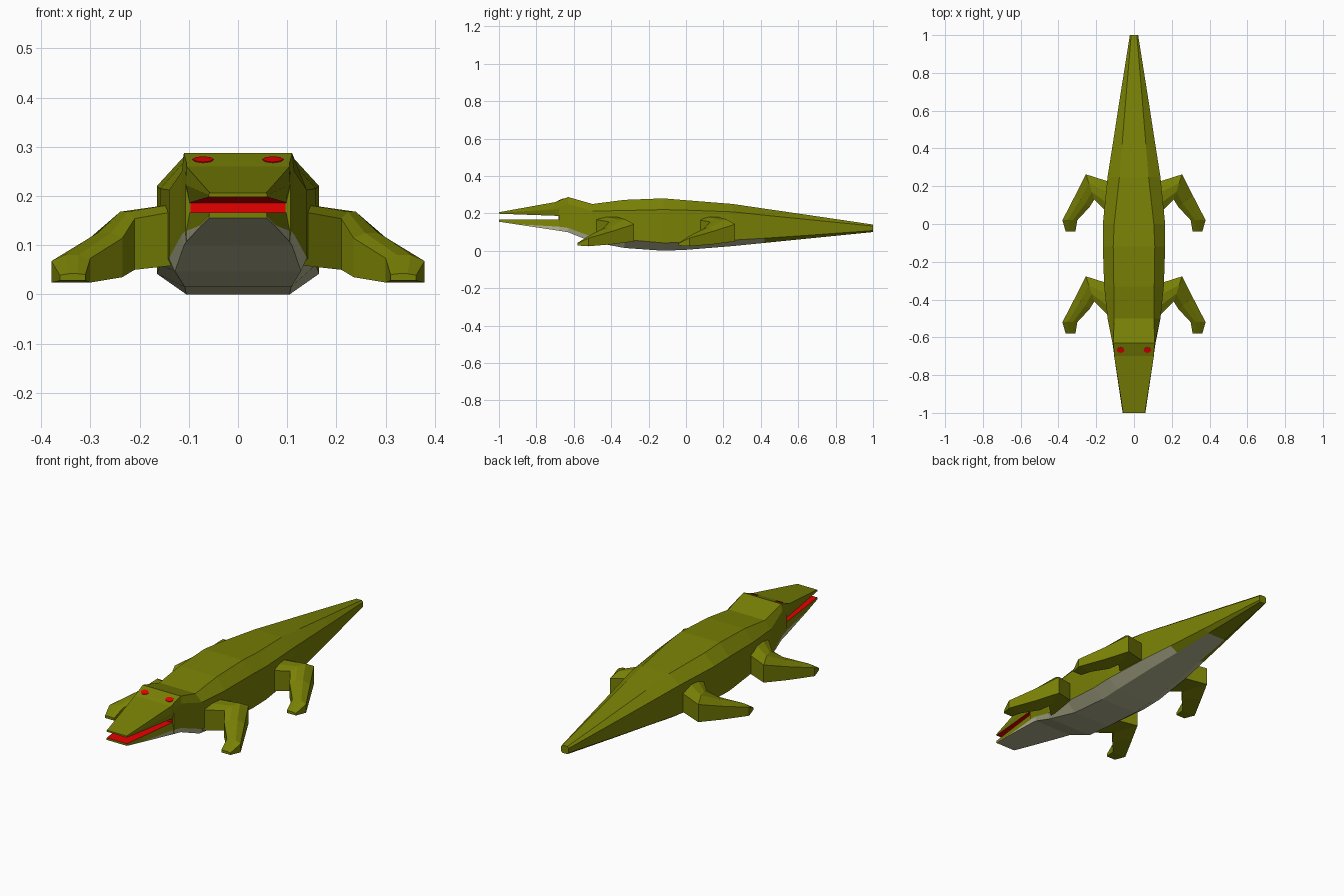
import bpy, bmesh, math
from mathutils import Matrix, Vector

if "Cube" in bpy.data.objects:
    bpy.data.objects.remove(bpy.data.objects["Cube"])


def material(name, rgb):
    m = bpy.data.materials.new(name)
    m.diffuse_color = (*rgb, 1)
    m.use_nodes = True
    m.node_tree.nodes["Principled BSDF"].inputs["Base Color"].default_value = m.diffuse_color
    return m


olive = material("olive_skin", (0.19, 0.217, 0.0015))
grey = material("grey_belly", (0.46, 0.46, 0.29))
red = material("red", (1.0, 0.0, 0.0))


def loft(name, rings, rule):
    """Skin a list of equal-sized rings; rule(segment, side) gives the colour slot."""
    bm = bmesh.new()
    rows = [[bm.verts.new(p) for p in r] for r in rings]
    n = len(rows[0])
    for i in range(len(rows) - 1):
        for j in range(n):
            k = (j + 1) % n
            f = bm.faces.new((rows[i][j], rows[i][k], rows[i + 1][k], rows[i + 1][j]))
            f.material_index = rule(i, j)
    for row, tag in ((rows[0], "start"), (rows[-1], "end")):
        bm.faces.new(row).material_index = rule(tag, -1)
    bmesh.ops.recalc_face_normals(bm, faces=bm.faces)
    me = bpy.data.meshes.new(name)
    bm.to_mesh(me)
    bm.free()
    for m in (olive, grey, red):
        me.materials.append(m)
    ob = bpy.data.objects.new(name, me)
    bpy.context.collection.objects.link(ob)
    return ob


def mirror(ob):
    mod = ob.modifiers.new("mirror", 'MIRROR')
    mod.use_axis[0] = True


def ring(y, *half):
    """Symmetric section from its right half, given from top to bottom."""
    return [(x, y, z) for x, z in half] + [(-x, y, z) for x, z in reversed(half)]


# Body, from the back of the mouth to the tail tip: eight-sided sections
# y, top half width, top z, side half width, upper z, lower z, bottom half width, bottom z
sections = [
    (-0.68, .105, .268, .107, .235, .129, .105, .107),
    (-0.63, .110, .287, .114, .250, .122, .110, .099),
    (-0.50, .105, .250, .140, .212, .074, .128, .047),
    (-0.33, .107, .272, .158, .215, .060, .108, .015),
    (-0.12, .110, .280, .165, .220, .042, .105, .000),
    (0.00, .105, .270, .165, .217, .045, .105, .005),
    (0.25, .077, .250, .140, .208, .057, .090, .025),
    (0.42, .063, .225, .113, .190, .067, .072, .042),
    (0.64, .045, .193, .079, .168, .082, .052, .064),
    (1.00, .015, .140, .022, .132, .108, .015, .100),
]


def body_rule(i, j):
    if i in ("start", "end"):
        return 0
    return 1 if (j == 3 and i < 8) or (j in (2, 4) and i < 7) else 0


loft("body_and_tail",
     [ring(y, (wt, zt), (ww, zu), (ww, zl), (wb, zb))
      for y, wt, zt, ww, zu, zl, wb, zb in sections], body_rule)

# Jaws: tapered wedges, red inside the mouth, grey under the chin
loft("upper_jaw",
     [ring(-0.68, (.105, .268), (.107, .225), (.098, .186)),
      ring(-0.70, (.105, .260), (.105, .222), (.096, .187)),
      ring(-1.0, (.057, .206), (.060, .202), (.058, .198))],
     lambda i, j: 2 if j == 2 else 0)
loft("lower_jaw",
     [ring(-0.68, (.098, .166), (.105, .129), (.105, .107)),
      ring(-0.88, (.074, .166), (.077, .140), (.077, .137)),
      ring(-1.0, (.058, .166), (.059, .158), (.058, .155))],
     lambda i, j: {1: 1, 2: 1, 3: 1, 5: 2}.get(j, 0))
# Back of the mouth: a thin plate
loft("mouth_back",
     [ring(y, (.097, .19), (.097, .16)) for y in (-0.676, -0.683)], lambda i, j: 2)

# Eyes: thin plates lying on the sloping brow
bm = bmesh.new()
place = (Matrix.Translation((0.071, -0.667, 0.273)) @ Matrix.Rotation(0.363, 4, 'X')
         @ Matrix.Diagonal((.021, .016, .004, 1)))
bmesh.ops.create_cone(bm, cap_ends=True, segments=8, radius1=1, radius2=1, depth=1, matrix=place)
me = bpy.data.meshes.new("eyes")
bm.to_mesh(me)
bm.free()
me.materials.append(red)
eyes = bpy.data.objects.new("eyes", me)
bpy.context.collection.objects.link(eyes)
mirror(eyes)

# Legs: inner edge, outer edge, bottom z, top z along the bent limb
limb = [
    ((.120, -.500), (.120, -.320), .060, .185),
    ((.210, -.410), (.255, -.277), .050, .168),
    ((.235, -.450), (.312, -.390), .035, .125),
    ((.300, -.520), (.379, -.520), .024, .080),
    ((.310, -.580), (.362, -.580), .028, .042),
]


def leg(name, dy):
    rings = []
    for a, b, z0, z1 in limb:
        a, b, h = Vector(a), Vector(b), z1 - z0
        outline = [(0, z0), (0, z1 - .12 * h), (.3, z1), (.65, z1), (1, z1 - .22 * h), (1, z0)]
        rings.append([(*(a.lerp(b, t) + Vector((0, dy))), z) for t, z in outline])
    mirror(loft(name, rings, lambda i, j: 0))


leg("front_legs", 0)
leg("back_legs", 0.54)
